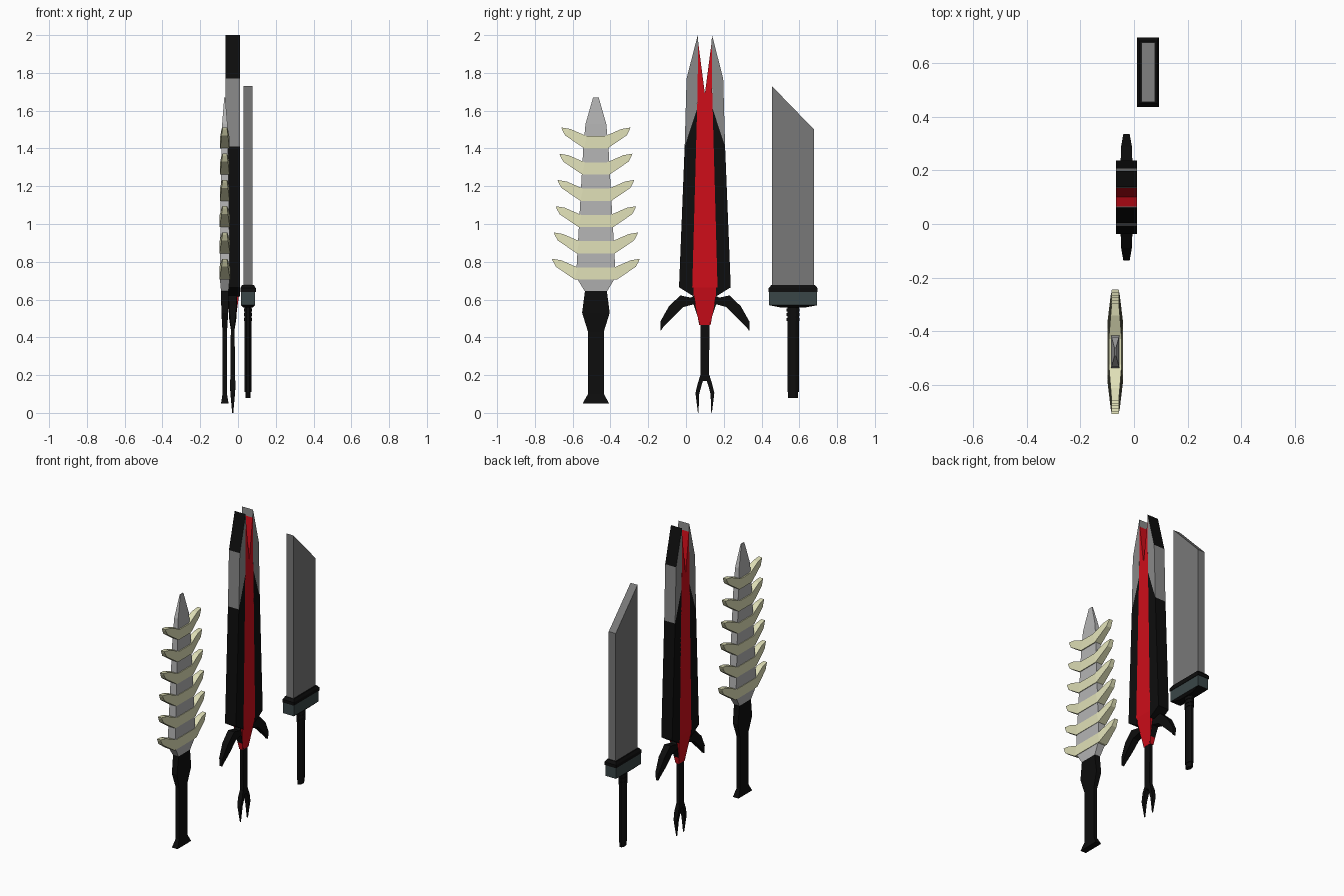
import bpy, bmesh, math

if "Cube" in bpy.data.objects:
    bpy.data.objects.remove(bpy.data.objects["Cube"])


def material(name, r, g, b):
    m = bpy.data.materials.new(name)
    m.diffuse_color = (r, g, b, 1)
    m.use_nodes = True
    m.node_tree.nodes["Principled BSDF"].inputs["Base Color"].default_value = m.diffuse_color
    return m


BLACK = material("black", 0.004, 0.004, 0.004)
STEEL = material("light_steel", 0.46, 0.46, 0.46)
GREY = material("mid_grey", 0.25, 0.25, 0.25)
IRON = material("dark_iron", 0.19, 0.19, 0.19)
RED = material("red", 0.62, 0.004, 0.01)
BONE = material("bone", 0.75, 0.75, 0.48)
TEAL = material("teal", 0.042, 0.062, 0.064)


def strip(name, rows, centre, mat, side=1, edge_mat=None):
    """Box-section strip; each row is (y1, z1, y2, z2, half thickness)."""
    cx, cy = centre
    bm = bmesh.new()
    rings = []
    for y1, z1, y2, z2, h in rows:
        corners = ((-h, y1, z1), (h, y1, z1), (h, y2, z2), (-h, y2, z2))
        rings.append([bm.verts.new((cx + x, cy + side * y, z)) for x, y, z in corners])
    for i, (a, b) in enumerate(zip(rings, rings[1:])):
        for j in range(4):
            k = (j + 1) % 4
            f = bm.faces.new((a[j], a[k], b[k], b[j]))
            if edge_mat and i == 0 and j == 0:
                f.material_index = 1
    bm.faces.new(rings[0])
    bm.faces.new(rings[-1])
    bmesh.ops.remove_doubles(bm, verts=bm.verts, dist=0.0002)
    bmesh.ops.recalc_face_normals(bm, faces=bm.faces)
    me = bpy.data.meshes.new(name)
    bm.to_mesh(me)
    bm.free()
    me.materials.append(mat)
    if edge_mat:
        me.materials.append(edge_mat)
    ob = bpy.data.objects.new(name, me)
    bpy.context.collection.objects.link(ob)
    return ob


def loft(name, sections, centre, mat):
    """Symmetric upright strip from (z, half width, half thickness)."""
    return strip(name, [(-w, z, w, z, h) for z, w, h in sections], centre, mat)


def rod(name, z0, z1, hx, hy, centre, mat):
    """Flattened eight-sided rod."""
    bpy.ops.mesh.primitive_cylinder_add(vertices=8, radius=1 / math.cos(math.pi / 8), depth=z1 - z0,
                                        location=(*centre, (z0 + z1) / 2),
                                        rotation=(0, 0, math.pi / 8))
    bpy.ops.object.transform_apply(location=False, rotation=True, scale=False)
    ob = bpy.context.object
    ob.scale = (hx, hy, 1)
    ob.name = name
    ob.data.materials.append(mat)


# Toothed sword: handle, tapered blade, six pairs of bone spikes
A = (-0.07, -0.477)
loft("toothed_handle", [(0.05, 0.07, 0.02), (0.1, 0.042, 0.012), (0.43, 0.042, 0.012),
                        (0.53, 0.073, 0.018), (0.645, 0.058, 0.02)], A, BLACK)
loft("toothed_blade", [(0.645, 0.06, 0.02), (0.72, 0.105, 0.027), (1.40, 0.067, 0.018),
                       (1.53, 0.055, 0.014), (1.67, 0.015, 0.003)], A, STEEL)
for n in range(6):
    top = 0.816 + n * 0.139
    tip = 0.232 - n * 0.0098
    w = tip - 0.12
    h = 0.029 - n * 0.001
    half = [(w, top - 0.11, w - 0.015, top - 0.046, h),
            (tip - 0.02, top - 0.042, tip - 0.048, top - 0.008, 0.017),
            (tip - 0.012, top - 0.03, tip, top, 0.013)]
    half[2] = (tip - 0.004, top - 0.012, tip, top, 0.013)
    other = [(-a, b, -c, d, e) for a, b, c, d, e in reversed(half)]
    strip(f"bone_spikes_{n + 1}", other + half, A, BONE)

# Split-tip sword: red core, grey and black cheeks, wings, forked pommel
B = (-0.028, 0.1)
T = 0.039
loft("red_core", [(1.69, 0.039, T), (0.665, 0.067, T), (0.465, 0.03, 0.012)], B, RED)
loft("split_grip", [(0.17, 0.022, 0.012), (0.47, 0.024, 0.01)], B, BLACK)
for s, label in ((-1, "front"), (1, "back")):
    strip(f"red_tip_{label}", [(0.034, 1.95, 0.036, 1.95, T),
                               (0, 1.69, 0.039, 1.69, T)], B, RED, s)
    strip(f"grey_cheek_{label}", [(0.038, 2.0, 0.034, 1.95, T), (0.097, 1.77, 0.038, 1.77, T),
                                  (0.107, 1.41, 0.041, 1.61, T)], B, GREY, s, BLACK)
    strip(f"black_cheek_{label}", [(0.107, 1.41, 0.041, 1.61, T),
                                   (0.137, 0.665, 0.06, 0.617, T)], B, BLACK, s)
    strip(f"guard_wing_{label}", [(0.04, 0.63, 0.025, 0.47, 0.014), (0.075, 0.61, 0.06, 0.575, 0.022),
                                  (0.13, 0.622, 0.115, 0.56, 0.022), (0.19, 0.565, 0.17, 0.505, 0.02),
                                  (0.235, 0.485, 0.222, 0.452, 0.012), (0.236, 0.435, 0.233, 0.435, 0.008)],
          B, BLACK, s)
    strip(f"pommel_prong_{label}", [(0.024, 0.2, 0.0, 0.2, 0.011), (0.038, 0.155, 0.018, 0.145, 0.015),
                                    (0.05, 0.105, 0.03, 0.1, 0.012), (0.037, 0.0, 0.034, 0.0, 0.003)],
          B, BLACK, s)

# Broad sword: slanted slab blade, banded guard, ringed grip
C = (0.053, 0.567)
strip("broad_blade", [(-0.112, 0.66, 0.111, 0.66, 0.025),
                      (-0.112, 1.73, 0.111, 1.50, 0.025)], C, IRON)
loft("guard_cap", [(0.64, 0.13, 0.041), (0.66, 0.13, 0.041), (0.676, 0.116, 0.032)], C, BLACK)
loft("guard_band", [(0.57, 0.127, 0.038), (0.64, 0.127, 0.038)], C, TEAL)
loft("guard_base", [(0.557, 0.06, 0.025), (0.57, 0.127, 0.038)], C, BLACK)
rod("broad_grip", 0.11, 0.56, 0.018, 0.03, C, BLACK)
rod("grip_end", 0.08, 0.115, 0.014, 0.026, C, BLACK)
for i, z in enumerate((0.495, 0.52, 0.545)):
    rod(f"grip_ring_{i + 1}", z - 0.008, z + 0.008, 0.021, 0.035, C, BLACK)
